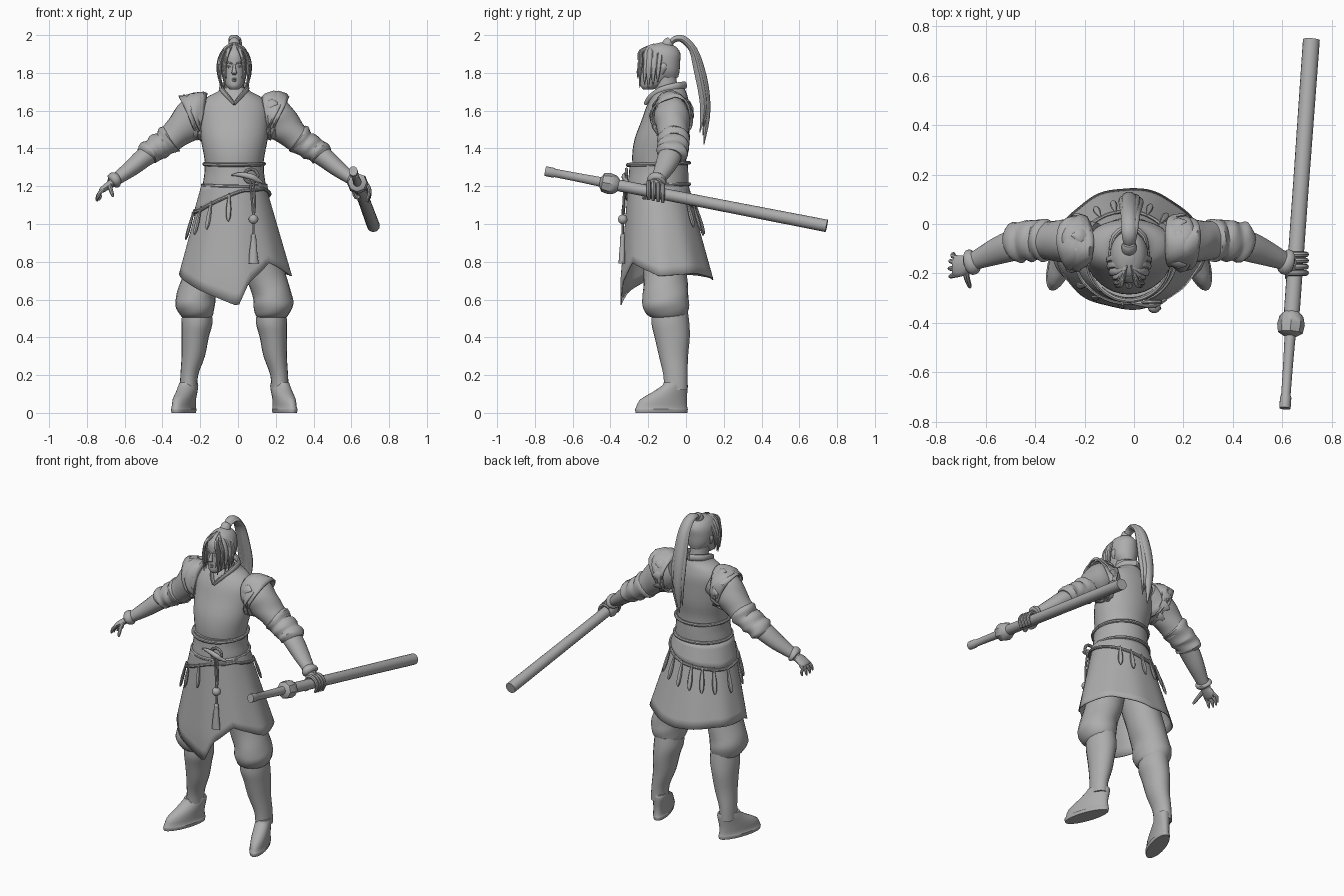
import bpy, bmesh, math, random
from mathutils import Vector
random.seed(4)
CX = -0.02  # body's centre line

grey = bpy.data.materials.new("plain_grey")
grey.diffuse_color = (0.42, 0.42, 0.42, 1)


def finish(name, bm, thick=0, angle=40):
    bmesh.ops.recalc_face_normals(bm, faces=bm.faces)
    me = bpy.data.meshes.new(name)
    bm.to_mesh(me)
    bm.free()
    ob = bpy.data.objects.new(name, me)
    bpy.context.collection.objects.link(ob)
    me.materials.append(grey)
    bpy.ops.object.select_all(action='DESELECT')
    ob.select_set(True)
    bpy.context.view_layer.objects.active = ob
    bpy.ops.object.shade_smooth_by_angle(angle=math.radians(angle))
    if thick:
        ob.modifiers.new("thickness", 'SOLIDIFY').thickness = thick
    return ob


def curve(secs, steps):
    out = []
    n = len(secs)
    for i in range(n - 1):
        a, b, c, d = (secs[max(0, min(n - 1, i + k))] for k in (-1, 0, 1, 2))
        for j in range(steps):
            t = j / steps
            out.append([.5 * (2*q + (r-p)*t + (2*p-5*q+4*r-s)*t*t + (3*q-p-3*r+s)*t**3)
                        for p, q, r, s in zip(a, b, c, d)])
    return out + [list(secs[-1])]


def tube(name, secs, ref=(1, 0, 0), flat=False, sides=20, steps=3, cap=True, wob=0, thick=0):
    """Loft of ellipses (x, y, z, r along ref, r across)."""
    secs = curve(secs, steps)
    pts = [Vector(s[:3]) for s in secs]
    bm = bmesh.new()
    rings = []
    for i, s in enumerate(secs):
        t = Vector((0, 0, 1)) if flat else (pts[min(i+1, len(pts)-1)] - pts[max(i-1, 0)]).normalized()
        u = Vector(ref)
        u = (u - t * u.dot(t)).normalized()
        v = t.cross(u)
        ring = []
        for k in range(sides):
            a = 2 * math.pi * k / sides
            w = 1 + wob * math.sin(3 * a + i * 1.3) + wob * random.uniform(-.5, .5)
            ring.append(bm.verts.new(pts[i] + (u*math.cos(a)*max(s[3], .001) + v*math.sin(a)*max(s[4], .001)) * w))
        rings.append(ring)
    for a, b in zip(rings, rings[1:]):
        for k in range(sides):
            bm.faces.new((a[k], a[k-1], b[k-1], b[k]))
    if cap:
        bm.faces.new(rings[0])
        bm.faces.new(rings[-1])
    return finish(name, bm, thick)


def side(s, secs):
    return [(CX + s * q[0],) + tuple(q[1:]) for q in secs]


def cord(name, pts, r, sides=8, steps=4):
    return tube(name, [tuple(p) + (r, r) for p in pts], (.3, .5, .8), sides=sides, steps=steps)


# torso, neck: rows of z, front y, back y, half width
def body(name, rows, **kw):
    return tube(name, [(CX, (f+b)/2, z, w, (b-f)/2) for z, f, b, w in rows], flat=True, sides=32, **kw)


body("vest", [(1.28, -.28, 0, .15), (1.36, -.285, 0, .16), (1.45, -.272, .015, .177), (1.55, -.235, .02, .185),
              (1.62, -.21, .02, .182), (1.67, -.185, .01, .145), (1.70, -.168, .0, .09), (1.72, -.16, -.01, .072)])
body("neck", [(1.66, -.15, -.03, .055), (1.76, -.17, -.05, .052), (1.82, -.17, -.05, .05)])
for s in (1, -1):
    tube("collar_band", side(s, [(0, -.005, 1.735, .012, .02), (.06, -.05, 1.73, .012, .02), (.065, -.13, 1.71, .012, .018),
         (.03, -.19, 1.67, .01, .015), (0, -.215, 1.635, .008, .01)]), (1, 0, 0), sides=10)

# belt with rope edges
body("belt", [(1.18, -.31, .012, .168), (1.22, -.308, .012, .165), (1.27, -.302, .012, .158), (1.325, -.298, .01, .158)])
for z, w, n in ((1.318, .158, "upper"), (1.205, .167, "lower")):
    cord(n + "_belt_cord", [(CX + w*math.cos(i*math.pi/8), -.146 + .163*math.sin(i*math.pi/8), z + .006*math.sin(i*math.pi/8))
                            for i in range(17)], .01)


# skirt and overlapping waist cloth share one flared cone
def cone(a, z, k=1.0, fold=0.0):
    t = (1.2 - z) / .48
    w = min(t, 1.04)
    f = k * (1 + fold * w * math.sin(9 * a + 1))
    return Vector((CX + .004*t + (.168 + .133*w)*f*math.sin(a), -.15 + .05*w - (.158 + .085*w)*f*math.cos(a), z))


def hem_at(hem, deg):
    for (a, za), (b, zb) in zip(hem, hem[1:]):
        if a <= deg <= b:
            return za + (zb - za) * (deg - a) / (b - a)
    return hem[-1][1]


def cloth(name, hem, k, fold, rows, thick):
    bm = bmesh.new()
    n = 90
    grid = []
    for i in range(n):
        deg = -180 + 360 * i / n
        zb = hem_at(hem, deg)
        grid.append([bm.verts.new(cone(math.radians(deg), 1.21 + (zb - 1.21)*j/rows, k, fold)) for j in range(rows+1)])
    for i in range(n):
        a, b = grid[i-1], grid[i]
        for j in range(rows):
            bm.faces.new((a[j], b[j], b[j+1], a[j+1]))
    return finish(name, bm, thick, 60)


cloth("skirt", [(-180, .705), (-130, .73), (-80, .735), (-40, .655), (0, .57), (4, .575), (14, .69), (40, .795),
                (80, .725), (130, .74), (180, .705)], 1, .012, 10, .006)
wrap_hem = [(-180, 1.08), (-110, 1.05), (-60, 1.07), (-15, 1.14), (10, 1.175), (60, 1.185), (120, 1.14), (180, 1.08)]
cloth("waist_cloth", wrap_hem, 1.045, .02, 4, .012)
cord("waist_cloth_edge", [cone(math.radians(d), hem_at(wrap_hem, d), 1.05) for d in range(-180, 181, 15)], .009)

# hanging leaf pendants
for d in (-8, -36, -55, -75, -105, -130, -148, -165, 178, 160, 142):
    top = hem_at(wrap_hem, d) + .015
    a = math.radians(d)
    pts = [cone(a, top - h, 1.09) for h in (0, .03, .08, .125, .15)]
    tube("pendant", [tuple(p) + (w, .5*w + .002) for p, w in zip(pts, (.004, .008, .014, .013, .004))],
         (math.cos(a), math.sin(a), 0), sides=8, steps=2)

# knot, bow, cord, bead and tassel
kx, ky = .07, -.315
cord("knot_ring", [(kx + .035*math.cos(i*math.pi/6), ky, 1.255 + .035*math.sin(i*math.pi/6)) for i in range(13)], .009)
tube("knot_bow", [(kx-.105, ky+.005, 1.258, .003, .004), (kx-.06, ky-.005, 1.262, .012, .01), (kx, ky-.012, 1.25, .016, .014),
                  (kx+.03, ky-.005, 1.235, .014, .01), (kx+.06, ky+.01, 1.22, .006, .005)], (0, 0, 1), sides=10)
for dx in (-.008, .008):
    cord("hanging_cord", [(kx+dx, ky-.01, 1.25), (kx+.012+dx, -.33, 1.12), (kx+.012, -.335, 1.02), (kx+.012, -.335, .93)], .006)
for z0, r in ((1.025, .026), (.935, .014)):
    tube("cord_bead", [(kx+.012, -.335, z0 + r*math.cos(i*math.pi/6), r*math.sin(i*math.pi/6), r*math.sin(i*math.pi/6))
                       for i in range(7)], flat=True, sides=14, steps=1)
tube("tassel", [(kx+.012, -.335, .94, .012, .012), (kx+.012, -.337, .87, .019, .015), (kx+.012, -.34, .79, .027, .017)],
     flat=True, sides=14, wob=.05)

# legs, boots, shoes and arms on both sides
for s in (1, -1):
    tube("baggy_trouser", side(s, [(.09, -.13, 1.05, .085, .12), (.125, -.12, .88, .105, .12), (.165, -.11, .73, .108, .115),
         (.2, -.108, .63, .105, .12), (.207, -.108, .57, .105, .124), (.2, -.1, .52, .088, .106), (.197, -.09, .5, .07, .08)]),
         flat=True, wob=.012)
    tube("boot_shaft", side(s, [(.197, -.085, .535, .078, .095), (.198, -.082, .47, .082, .1), (.207, -.073, .4, .072, .093),
         (.217, -.066, .3, .062, .077), (.238, -.056, .2, .047, .064), (.243, -.054, .12, .046, .062)]), flat=True)
    shoe = tube("shoe", side(s, [(.245, -.13, 0, .05, .137), (.245, -.13, .02, .054, .14), (.245, -.129, .028, .05, .136),
         (.245, -.12, .07, .05, .124), (.243, -.085, .11, .05, .092), (.242, -.058, .145, .049, .068),
         (.242, -.056, .16, .045, .062)]), flat=True, sides=24, steps=2)
    for v in shoe.data.vertices:
        v.co.x -= s * (v.co.y + .055) * .3
    # sleeve in stacked folds
    tube("upper_sleeve", side(s, [(.13, -.075, 1.6, .08, .09), (.2, -.075, 1.57, .095, .108), (.25, -.07, 1.53, .09, .098),
         (.31, -.067, 1.475, .08, .078), (.36, -.065, 1.43, .078, .07)]), (0, 1, 0), wob=.02)
    tube("elbow_fold", side(s, [(.325, -.067, 1.46, .07, .06), (.34, -.065, 1.45, .088, .082), (.37, -.065, 1.425, .08, .066),
         (.4, -.067, 1.41, .085, .072), (.43, -.07, 1.39, .078, .062), (.455, -.075, 1.375, .085, .066),
         (.47, -.08, 1.36, .065, .055)]), (0, 1, 0), wob=.03)
    tube("forearm", side(s, [(.43, -.075, 1.385, .06, .055), (.48, -.09, 1.35, .062, .052), (.54, -.112, 1.3, .054, .045),
         (.61, -.142, 1.247, .04, .034), (.655, -.16, 1.215, .032, .026)]), (0, 1, 0))
    tube("wrist_band", side(s, [(.618, -.145, 1.242, .036, .03), (.628, -.15, 1.237, .05, .042), (.642, -.156, 1.226, .052, .042),
         (.65, -.158, 1.22, .036, .03)]), (0, 1, 0), steps=2)
    # ragged shoulder guard
    for k, (x0, r0) in enumerate(((.165, .1), (.19, .097))):
        tube("shoulder_guard", side(s, [(x0, -.075, 1.572, r0, r0+.014), (x0+.025, -.075, 1.575, r0+.01, r0+.026),
             (x0+.05, -.075, 1.565, r0+.012, r0+.024)]), (0, 1, 0), sides=22, steps=2, cap=False, wob=.07, thick=.008)
    for k in range(7):
        a = math.radians(-55 + k * 35)
        c, q = math.cos(a), math.sin(a)
        tube("guard_leaf", side(s, [(.17, -.075 + .1*q, 1.57 + .105*c, .022, .007), (.2, -.075 + .11*q, 1.57 + .122*c, .026, .007),
             (.232, -.075 + .112*q, 1.565 + .126*c, .004, .004)]), (0, c, -q), sides=8)

# open hand
tube("open_palm", side(-1, [(.645, -.157, 1.22, .028, .02), (.675, -.168, 1.198, .042, .019), (.7, -.172, 1.18, .042, .016),
                            (.71, -.172, 1.172, .036, .01)]), (0, 1, 0), sides=14)
for y, x, z in ((-.122, .715, 1.125), (-.15, .726, 1.12), (-.18, .729, 1.122), (-.212, .726, 1.13)):
    y0 = -.172 + (y + .168) * .75
    tube("finger", side(-1, [(.69, y0, 1.183, .01, .01), (.712, (y0+y)/2, 1.165, .01, .01), (x-.005, y, 1.145, .009, .009),
                             (x, y, z, .004, .004)]), (0, 1, 0), sides=8)
tube("thumb", side(-1, [(.66, -.19, 1.205, .013, .012), (.655, -.22, 1.185, .012, .011), (.645, -.25, 1.155, .009, .009),
                        (.642, -.256, 1.145, .004, .004)]), (1, 0, 0), sides=8)

# sheathed weapon along one straight line
A, B = Vector((.61, -.745, 1.28)), Vector((.717, .745, .99))


def along(name, rows, sides=16):
    tube(name, [tuple(A.lerp(B, t)) + (r, r2) for t, r, r2 in rows], sides=sides, steps=1)


along("handle", [(0, .023, .026), (.03, .023, .026), (.035, .019, .022), (.12, .02, .023), (.22, .023, .026)])
along("guard", [(.195, .025, .025), (.205, .05, .05), (.228, .056, .056), (.25, .048, .048), (.262, .03, .03)], 8)
along("sheath", [(.25, .03, .03), (.27, .032, .031), (.6, .032, .031), (.97, .034, .033), (1, .034, .033)])

# gripping hand
tube("grip_palm", [(.63, -.158, 1.222, .03, .02), (.638, -.162, 1.205, .042, .024), (.622, -.16, 1.17, .04, .02),
                   (.63, -.158, 1.135, .03, .012)], (0, 1, 0), sides=14)
for y in (-.198, -.173, -.148, -.123):
    zc = 1.167 - (y + .16) * .2
    tube("grip_finger", [(.625, y, zc+.035, .012, .012), (.655, y, zc+.047, .012, .012), (.685, y, zc+.03, .012, .011),
                         (.697, y, zc-.005, .011, .01), (.683, y, zc-.045, .009, .008)], (0, 1, 0), sides=8)
cord("grip_thumb", [(.625, -.19, 1.2), (.622, -.215, 1.17), (.64, -.22, 1.135)], .012)

# head and face
tube("head", [(CX, -.2, 1.712, .022, .025), (CX, -.185, 1.73, .042, .055), (CX, -.165, 1.765, .057, .075),
              (CX, -.147, 1.81, .067, .092), (CX, -.14, 1.86, .071, .1), (CX, -.137, 1.9, .067, .097),
              (CX, -.132, 1.935, .048, .07), (CX, -.13, 1.953, .012, .018)], flat=True, sides=28)
tube("nose", [(CX, -.236, 1.845, .007, .008), (CX, -.245, 1.82, .009, .012), (CX, -.25, 1.8, .014, .013),
              (CX, -.24, 1.79, .008, .006)], flat=True, sides=10)
for z, w in ((1.768, .02), (1.758, .015)):
    tube("lip", [(CX-w, -.23, z, .002, .002), (CX, -.241, z, .005, .006), (CX+w, -.23, z, .002, .002)], (0, 0, 1), sides=8)
for s in (1, -1):
    tube("brow", side(s, [(.01, -.238, 1.848, .004, .006), (.032, -.232, 1.855, .005, .006), (.052, -.21, 1.848, .002, .003)]),
         (0, 0, 1), sides=8)
    tube("eye", side(s, [(.016, -.233, 1.832, .002, .002), (.03, -.23, 1.833, .006, .006), (.046, -.215, 1.832, .002, .002)]),
         (0, 0, 1), sides=8)
    tube("ear", side(s, [(.07, -.125, 1.85, .005, .015), (.077, -.12, 1.83, .008, .018), (.066, -.13, 1.795, .004, .008)]), sides=8)
    # loose face-framing locks
    for y, x, zb, w in ((-.2, .052, 1.74, .014), (-.18, .066, 1.715, .016), (-.155, .074, 1.73, .015), (-.13, .077, 1.75, .013),
                        (-.235, .04, 1.77, .008), (-.225, .047, 1.72, .009)):
        tube("hair_lock", side(s, [(.008, -.165, 1.945, .004, .012), (x*.75, y-.008, 1.915, .009, w), (x+.006, y-.012, 1.86, .008, w),
             (x+.008, y-.018, 1.8, .007, w*.8), (x, y-.02, zb, .002, .002)]), (1, 0, 0), sides=8)

# swept-back hair cap and ponytail
tube("hair_cap", [(CX, -.1, 1.775, .05, .058), (CX, -.108, 1.81, .07, .074), (CX, -.116, 1.86, .076, .085),
                  (CX, -.126, 1.905, .072, .096), (CX, -.128, 1.94, .05, .072), (CX, -.122, 1.96, .012, .018)], flat=True, sides=28)
tube("hair_tie", [(CX, -.105, 1.94, .03, .03), (CX, -.09, 1.96, .03, .03), (CX, -.08, 1.968, .024, .024)], steps=2)
for k in range(9):
    dx, dy, zb = random.uniform(-.035, .035), random.uniform(-.022, .02), random.uniform(-.03, .14)
    if k == 0:
        dx = dy = zb = 0
    m = 1.7 if k == 0 else 1
    tube("ponytail_strand", [(CX+dx*.2, -.095, 1.945, .014, .014), (CX+dx*.4, -.06, 1.978+dy*.2, .016*m, .01*m),
         (CX+dx*.6, -.015, 1.978+dy*.3, .018*m, .012*m), (CX+dx*.8, .04+dy*.5, 1.92, .018*m, .013*m),
         (CX+dx, .075+dy, 1.82, .02*m, .015*m), (CX+dx*1.2, .1+dy, 1.7, .02*m, .015*m),
         (CX+dx*1.1, .108+dy, 1.57+zb*.5, .015*m, .012*m), (CX+dx*.9, .095+dy, 1.42+zb, .002, .002)], (1, 0, 0), sides=10)
